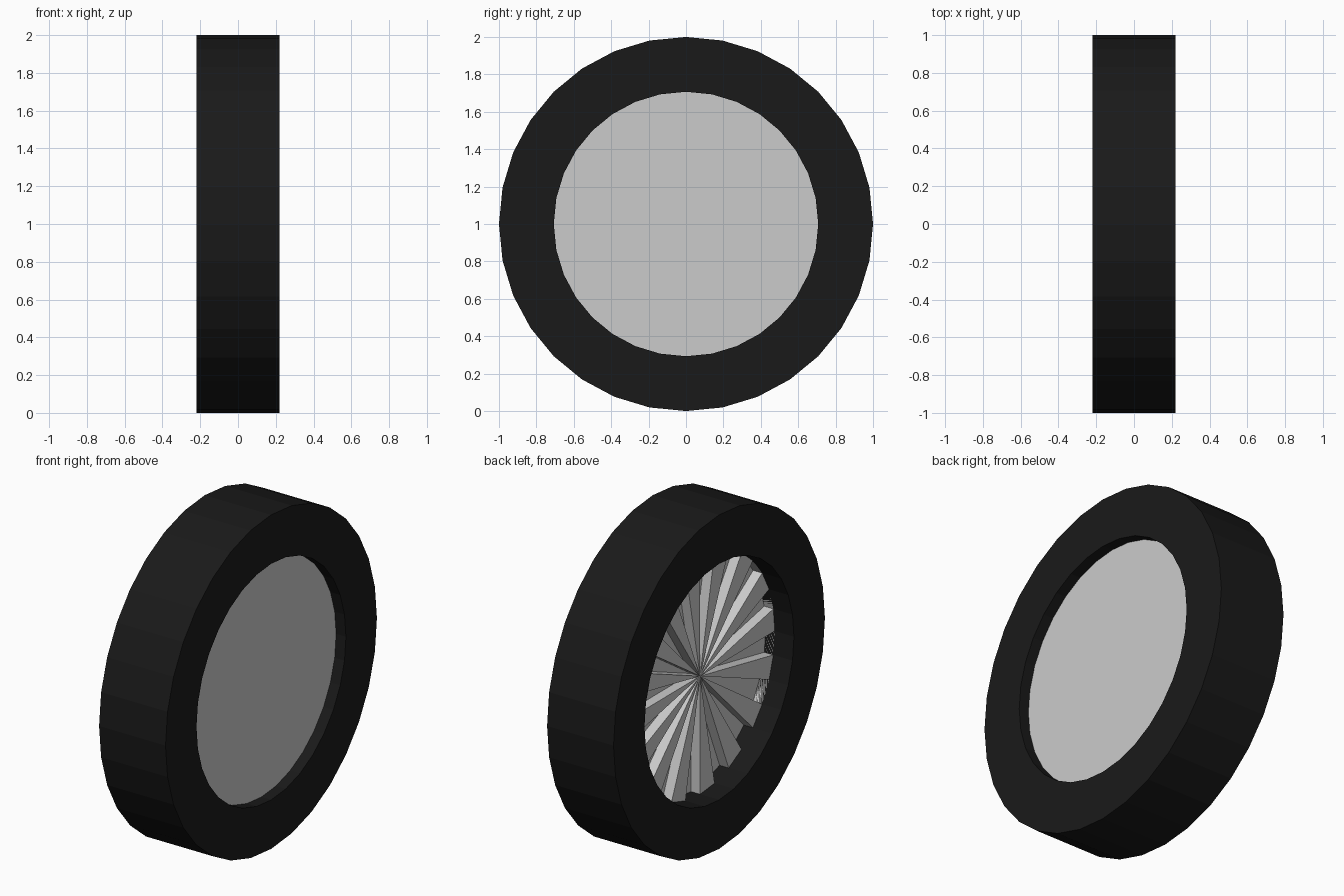
import bpy, bmesh
from math import cos, sin, tau

if "Cube" in bpy.data.objects:
    bpy.data.objects.remove(bpy.data.objects["Cube"])

SIDES = 32
R_OUT, R_IN = 1.0, 0.707
HALF_W = 0.22
DISC_BACK, DISC_FRONT, POCKET = -0.093, 0.155, 0.06


def ring(bm, x, r):
    return [bm.verts.new((x, r * cos(tau * i / SIDES), 1 + r * sin(tau * i / SIDES)))
            for i in range(SIDES)]


def bridge(bm, a, b):
    for i in range(SIDES):
        j = (i + 1) % SIDES
        bm.faces.new((a[i], a[j], b[j], b[i]))


def finish(bm, name):
    bmesh.ops.recalc_face_normals(bm, faces=bm.faces)
    mesh = bpy.data.meshes.new(name)
    bm.to_mesh(mesh)
    bm.free()
    obj = bpy.data.objects.new(name, mesh)
    bpy.context.collection.objects.link(obj)
    return obj


# Tire: square-section tube around the x axis
bm = bmesh.new()
section = [(-HALF_W, R_IN), (-HALF_W, R_OUT), (HALF_W, R_OUT), (HALF_W, R_IN)]
rings = [ring(bm, x, r) for x, r in section]
for k in range(4):
    bridge(bm, rings[k], rings[(k + 1) % 4])
tire = finish(bm, "tire")
black = bpy.data.materials.new("black_rubber")
black.diffuse_color = (0.01, 0.01, 0.01, 1)
black.use_nodes = True
black.node_tree.nodes["Principled BSDF"].inputs["Base Color"].default_value = black.diffuse_color
tire.data.materials.append(black)

# Hub disc: flat on the +x side, every second wedge sunk on the -x side
bm = bmesh.new()
back = ring(bm, DISC_BACK, R_IN)
front = ring(bm, DISC_FRONT, R_IN)
bridge(bm, back, front)
bm.faces.new(front)
hub = bm.verts.new((DISC_BACK, 0, 1))
floor_x = DISC_BACK + POCKET
for i in range(SIDES):
    a, b = back[i], back[(i + 1) % SIDES]
    if i % 2:
        bm.faces.new((hub, a, b))
    else:
        top = (hub, a, b)
        low = [bm.verts.new((floor_x, v.co.y, v.co.z)) for v in top]
        bm.faces.new(low)
        for k in range(3):
            n = (k + 1) % 3
            bm.faces.new((top[k], top[n], low[n], low[k]))
finish(bm, "hub_disc")
